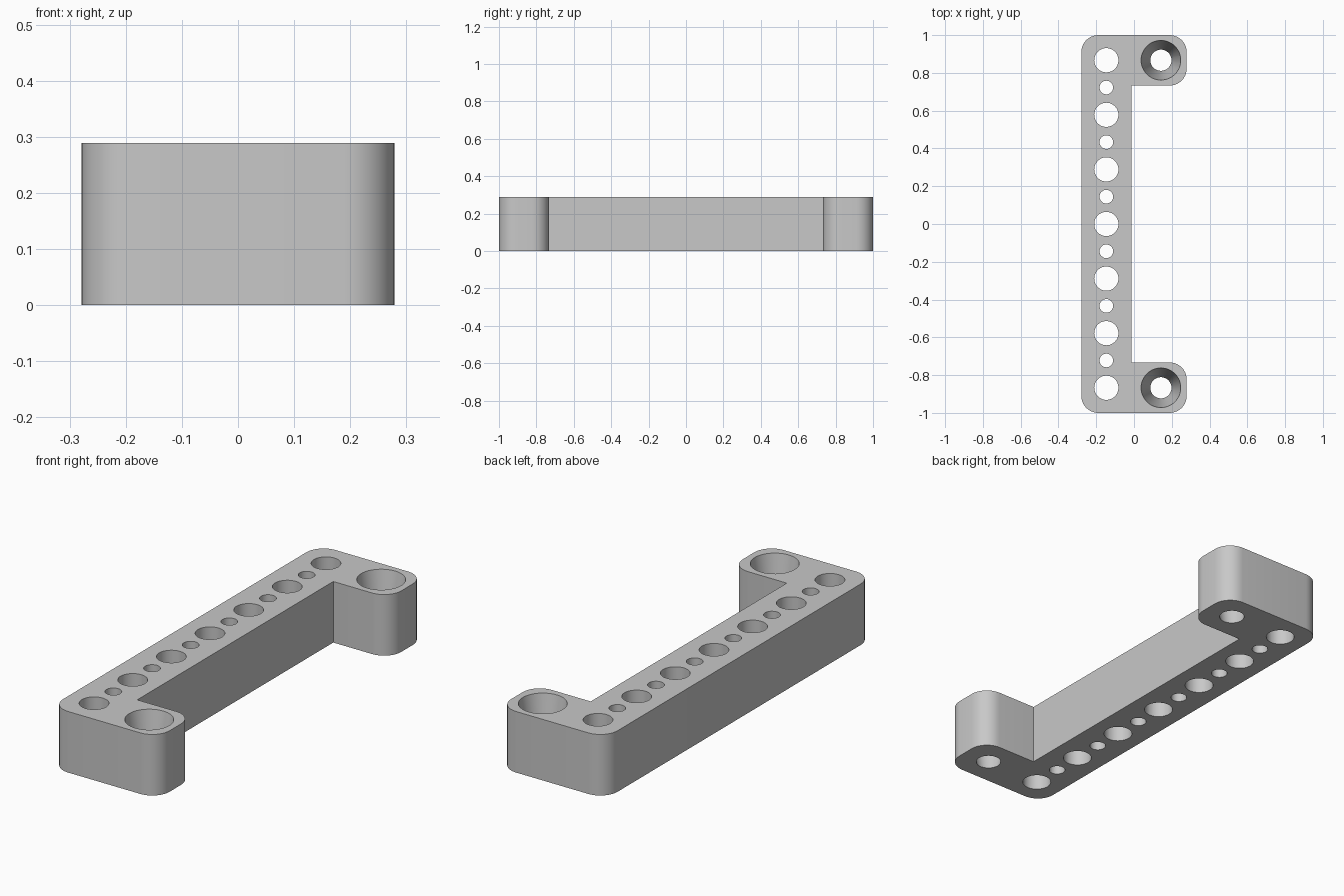
import bpy, bmesh, math
from mathutils import Vector

if "Cube" in bpy.data.objects:
    bpy.data.objects.remove(bpy.data.objects["Cube"], do_unlink=True)

HEIGHT = 0.289
PITCH = 0.289          # spacing between large holes
HALF_X = 0.279
SPINE_X = -0.0145      # inner face of the spine
ARM_Y = 0.733          # inner face of the arms
CORNER = 0.09
HOLE_X = PITCH / 2

grey = bpy.data.materials.new("light grey")
grey.use_nodes = True
grey.diffuse_color = (0.58, 0.58, 0.58, 1)
grey.node_tree.nodes["Principled BSDF"].inputs["Base Color"].default_value = grey.diffuse_color


def new_object(name, bm):
    mesh = bpy.data.meshes.new(name)
    bmesh.ops.recalc_face_normals(bm, faces=bm.faces)
    bm.to_mesh(mesh)
    bm.free()
    mesh.materials.append(grey)
    obj = bpy.data.objects.new(name, mesh)
    bpy.context.collection.objects.link(obj)
    return obj


def rounded(x, y, sx, sy, steps=10):
    """Quarter arc at the corner (x, y) pointing outward along (sx, sy)."""
    centre = Vector((x - sx * CORNER, y - sy * CORNER, 0))
    start = math.atan2(sy, sx) - math.pi / 4
    return [centre + CORNER * Vector((math.cos(a), math.sin(a), 0))
            for a in (start + math.pi / 2 * i / steps for i in range(steps + 1))]


def add_cutter(bm, x, y, r_bottom, r_top):
    """Cutter through the full height, extended past both faces."""
    extra = 0.05
    slope = (r_top - r_bottom) / HEIGHT
    ring = bmesh.ops.create_cone(
        bm, cap_ends=True, segments=48, depth=HEIGHT + 2 * extra,
        radius1=r_bottom - slope * extra, radius2=r_top + slope * extra)
    bmesh.ops.translate(bm, verts=ring["verts"], vec=(x, y, HEIGHT / 2))


# Bracket outline, counter-clockwise, extruded upward
outline = (rounded(-HALF_X, -1, -1, -1) + rounded(HALF_X, -1, 1, -1)
           + rounded(HALF_X, -ARM_Y, 1, 1)
           + [Vector((SPINE_X, -ARM_Y, 0)), Vector((SPINE_X, ARM_Y, 0))]
           + rounded(HALF_X, ARM_Y, 1, -1)
           + rounded(HALF_X, 1, 1, 1) + rounded(-HALF_X, 1, -1, 1))
bm = bmesh.new()
base = bm.faces.new([bm.verts.new(p) for p in outline])
ext = bmesh.ops.extrude_face_region(bm, geom=[base], use_keep_orig=True)
top = [g for g in ext["geom"] if isinstance(g, bmesh.types.BMVert)]
bmesh.ops.translate(bm, verts=top, vec=(0, 0, HEIGHT))
bracket = new_object("bracket", bm)

# Alternating large and small holes in the spine, tapered screw holes in the arms
bm = bmesh.new()
for i in range(-6, 7):
    radius = 0.064 if i % 2 == 0 else 0.036
    add_cutter(bm, -HOLE_X - 0.002, i * PITCH / 2, radius, radius)
for side in (-1, 1):
    add_cutter(bm, HOLE_X - 0.002, side * 3 * PITCH, 0.056, 0.105)
cutter = new_object("hole_cutter", bm)
cutter.hide_render = True

# Cut the holes
cut = bracket.modifiers.new("holes", "BOOLEAN")
cut.operation = "DIFFERENCE"
cut.solver = "EXACT"
cut.object = cutter
bpy.ops.object.select_all(action="DESELECT")
bracket.select_set(True)
bpy.context.view_layer.objects.active = bracket
bpy.ops.object.modifier_apply(modifier=cut.name)
bpy.data.objects.remove(cutter, do_unlink=True)
bpy.ops.object.shade_smooth_by_angle(angle=math.radians(30))
